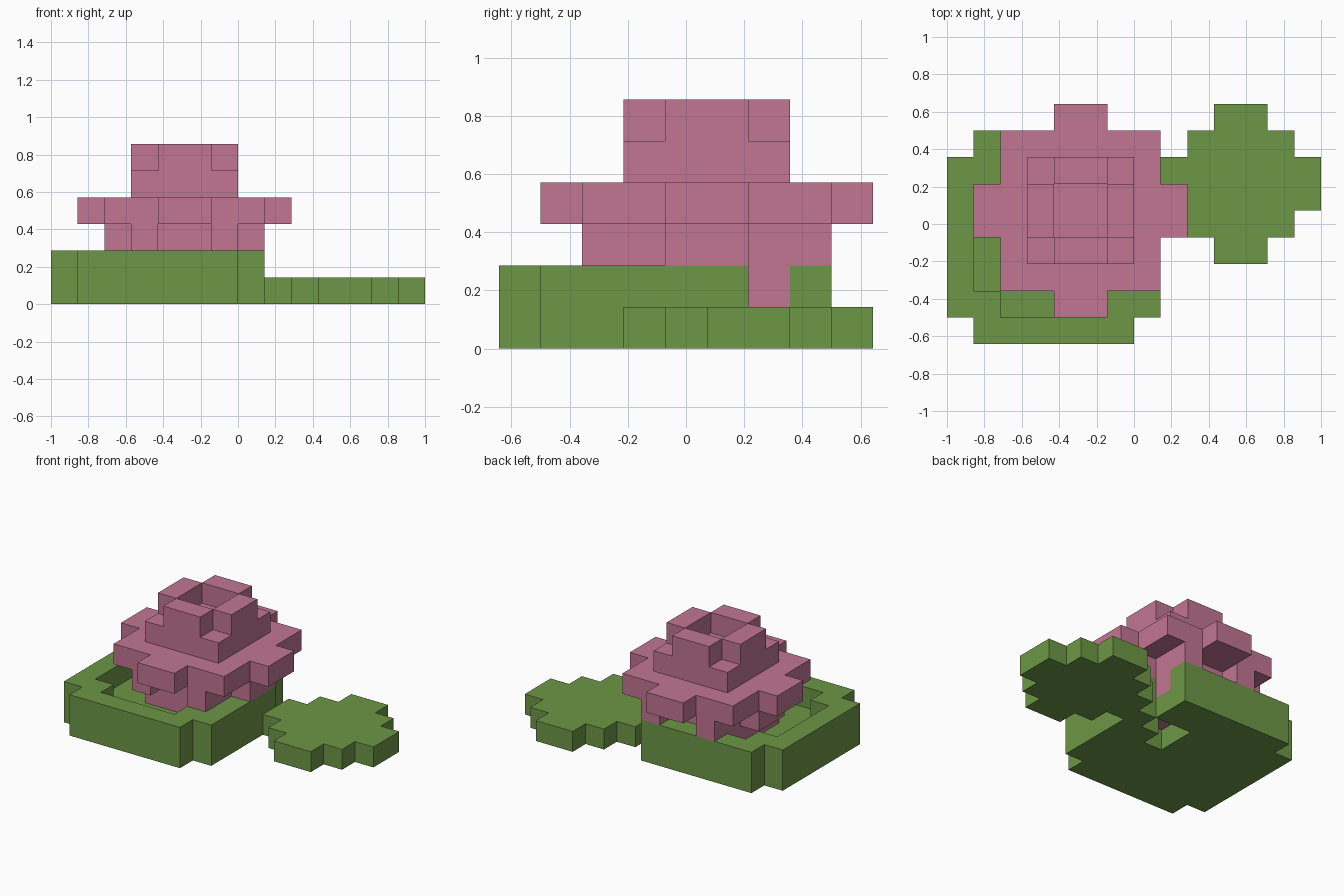
import bpy, bmesh
from mathutils import Vector

cube = bpy.data.objects.get("Cube")
if cube:
    bpy.data.objects.remove(cube, do_unlink=True)

U = 1 / 7                              # edge of one block
ORIGIN = Vector((-1.0, -4.5 * U, 0))   # corner of block (0, 0, 0)


def material(name, rgb):
    m = bpy.data.materials.new(name)
    m.use_nodes = True
    m.diffuse_color = (*rgb, 1)
    bsdf = m.node_tree.nodes["Principled BSDF"]
    bsdf.inputs["Base Color"].default_value = (*rgb, 1)
    bsdf.inputs["Roughness"].default_value = 0.9
    return m


green = material("leaf green", (0.153, 0.310, 0.063))
pink = material("petal pink", (0.539, 0.181, 0.287))


def rect(x0, x1, y0, y1):
    """Set of blocks in a rectangle, both ends included."""
    return {(x, y) for x in range(x0, x1 + 1) for y in range(y0, y1 + 1)}


def build(name, layers, mat):
    """Skin the outside of stacked block layers, given as {level: blocks}."""
    cells = {(x, y, z) for z, blocks in layers.items() for x, y in blocks}
    bm = bmesh.new()
    corners = {}

    def vert(p):
        key = tuple(round(c) for c in p)
        if key not in corners:
            corners[key] = bm.verts.new(ORIGIN + Vector(key) * U)
        return corners[key]

    for cell in sorted(cells):
        for axis in range(3):
            for side in (0, 1):
                near = list(cell)
                near[axis] += 1 if side else -1
                if tuple(near) in cells:
                    continue
                a, b = (axis + 1) % 3, (axis + 2) % 3
                quad = []
                for da, db in ((0, 0), (1, 0), (1, 1), (0, 1)):
                    p = list(cell)
                    p[axis] += side
                    p[a] += da
                    p[b] += db
                    quad.append(vert(p))
                bm.faces.new(quad if side else quad[::-1])
    mesh = bpy.data.meshes.new(name)
    bm.to_mesh(mesh)
    bm.free()
    mesh.materials.append(mat)
    obj = bpy.data.objects.new(name, mesh)
    bpy.context.collection.objects.link(obj)
    return obj


# Large pad: stepped outline, raised rim, recessed middle and a diagonal slit
outline = rect(1, 6, 0, 7) | rect(0, 7, 1, 6)
recess = rect(2, 5, 1, 6) | rect(1, 6, 2, 5)
slit = {(7, 6), (6, 5), (5, 5), (5, 4)}
core = rect(3, 6, 3, 6)
build("large_pad", {0: outline - slit,
                    1: outline - recess - core - {(7, 6)}}, green)

# Small pad: stepped disc
build("small_pad", {0: rect(8, 13, 5, 6) | rect(9, 12, 4, 7) | rect(10, 11, 3, 8)}, green)

# Flower: base, lower petals, wide petals, bud with an open ring on top
lower = rect(3, 6, 2, 7) | rect(2, 7, 4, 5)
lower -= rect(4, 5, 2, 2) | rect(4, 5, 7, 7)
wide = rect(2, 7, 2, 7) | rect(1, 8, 4, 5) | rect(4, 5, 1, 8)
ring = (rect(3, 6, 4, 5) | rect(4, 5, 3, 6)) - rect(4, 5, 4, 5)
build("flower", {1: core, 2: lower, 3: wide, 4: core, 5: ring}, pink)
